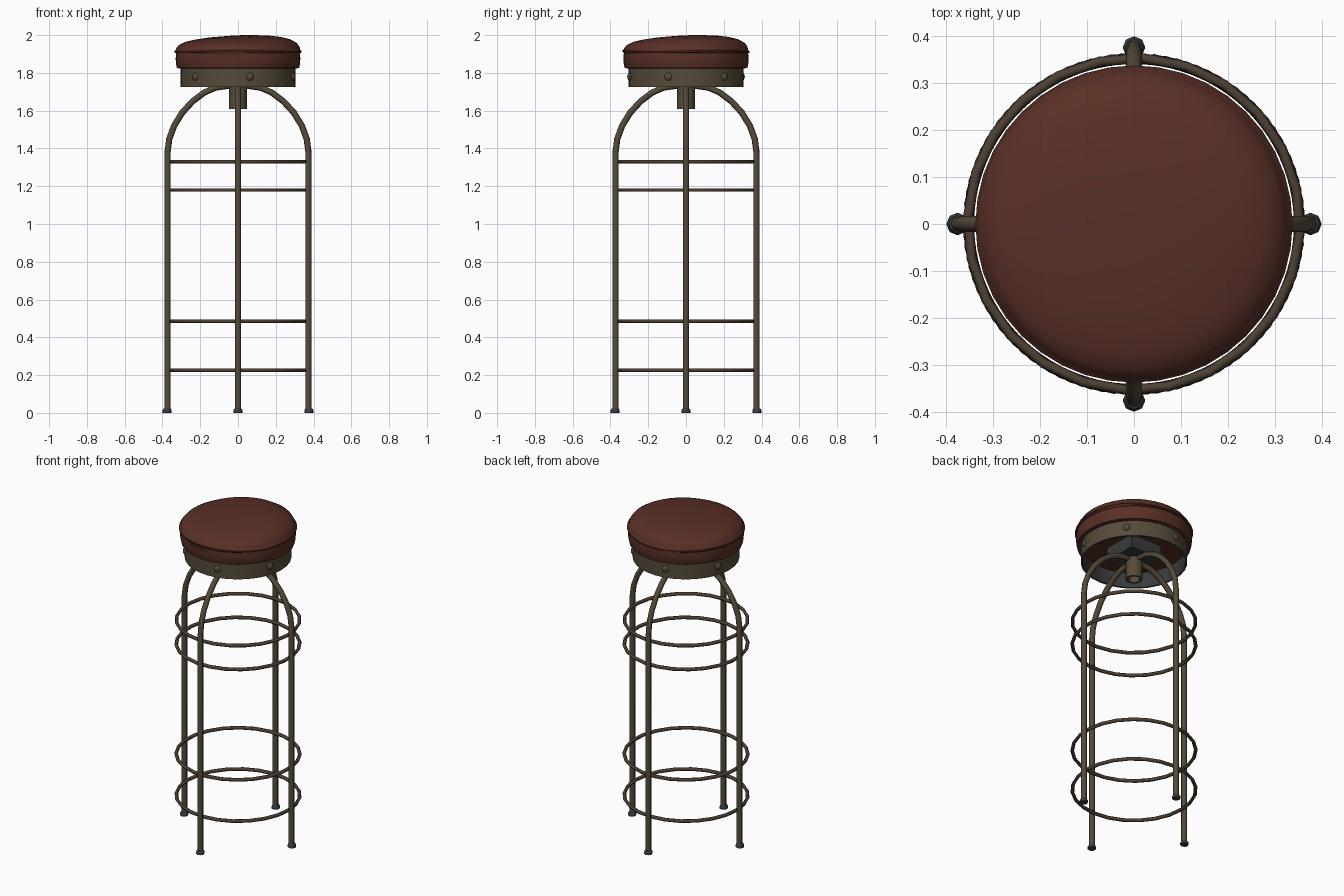
import bpy, bmesh, math
from mathutils import Vector

if "Cube" in bpy.data.objects:
    bpy.data.objects.remove(bpy.data.objects["Cube"])


def material(name, rgb):
    m = bpy.data.materials.new(name)
    m.diffuse_color = (*rgb, 1)
    m.use_nodes = True
    m.node_tree.nodes["Principled BSDF"].inputs["Base Color"].default_value = m.diffuse_color
    return m


BRONZE = material("aged bronze", (0.092, 0.070, 0.042))
BROWN = material("dark bronze", (0.075, 0.052, 0.034))
LEATHER = material("red brown leather", (0.098, 0.029, 0.019))
PIPING = material("dark red piping", (0.070, 0.019, 0.013))
SLATE = material("dark slate", (0.040, 0.043, 0.045))


def finish(name, bm, mats, angle=40):
    bmesh.ops.recalc_face_normals(bm, faces=bm.faces)
    me = bpy.data.meshes.new(name)
    bm.to_mesh(me)
    bm.free()
    for m in mats:
        me.materials.append(m)
    ob = bpy.data.objects.new(name, me)
    bpy.context.collection.objects.link(ob)
    bpy.ops.object.select_all(action='DESELECT')
    ob.select_set(True)
    bpy.context.view_layer.objects.active = ob
    bpy.ops.object.shade_smooth_by_angle(angle=math.radians(angle))
    return ob


def lathe(name, profile, sides, mats, closed=False, rule=None, warp=None, angle=40):
    """Spin (radius, z) points around z; rule(i) gives the material of profile span i."""
    bm = bmesh.new()
    rows = []
    for r, z in profile:
        if r == 0:
            rows.append([bm.verts.new((0, 0, z))] * sides)
        else:
            rows.append([bm.verts.new((r * math.cos(2 * math.pi * k / sides),
                                       r * math.sin(2 * math.pi * k / sides), z))
                         for k in range(sides)])
    if closed:
        rows.append(rows[0])
    for i in range(len(rows) - 1):
        a, b = rows[i], rows[i + 1]
        for k in range(sides):
            n = (k + 1) % sides
            quad = list(dict.fromkeys((a[k], a[n], b[n], b[k])))
            f = bm.faces.new(quad)
            f.material_index = rule(i) if rule else 0
    if warp:
        for v in bm.verts:
            v.co = warp(v.co)
    return finish(name, bm, mats, angle)


def tube(name, points, radius, mat, sides=8):
    """Sweep a round section along a path lying in the xz plane."""
    bm = bmesh.new()
    pts = [Vector((x, 0, z)) for x, z in points]
    rows = []
    for i, p in enumerate(pts):
        t = (pts[min(i + 1, len(pts) - 1)] - pts[max(i - 1, 0)]).normalized()
        side = Vector((0, 1, 0))
        up = t.cross(side)
        rows.append([bm.verts.new(p + radius * (math.cos(a) * side + math.sin(a) * up))
                     for a in (2 * math.pi * k / sides for k in range(sides))])
    for a, b in zip(rows, rows[1:]):
        for k in range(sides):
            n = (k + 1) % sides
            bm.faces.new((a[k], a[n], b[n], b[k]))
    bm.faces.new(rows[0])
    bm.faces.new(rows[-1])
    return finish(name, bm, [mat], 60)


# Legs arching in to the hub, each with a foot cap
leg_path = [(0.373, 0.01), (0.373, 1.38), (0.364, 1.45), (0.338, 1.52), (0.295, 1.59),
            (0.24, 1.65), (0.18, 1.695), (0.12, 1.722), (0.03, 1.735)]
for i, side in enumerate(("right", "back", "left", "front")):
    turn = i * math.pi / 2
    tube(side + "_leg", leg_path, 0.0165, BRONZE).rotation_euler.z = turn
    foot = lathe(side + "_foot", [(0, 0), (0.024, 0), (0.024, 0.014), (0.018, 0.024), (0, 0.024)],
                 8, [SLATE])
    foot.location = (0.375 * math.cos(turn), 0.375 * math.sin(turn), 0)

# Four brace rings
for i, z in enumerate((0.225, 0.485, 1.18, 1.33)):
    section = [(0.353 + 0.0105 * math.cos(k * math.pi / 3), z + 0.0105 * math.sin(k * math.pi / 3))
               for k in range(6)]
    ring = lathe("brace_ring_%d" % (i + 1), section, 24, [BROWN], closed=True, angle=65)
    ring.rotation_euler.z = math.radians(4 * i)

# Hollow hub under the seat
lathe("hub", [(0.048, 1.61), (0.048, 1.74), (0.034, 1.74), (0.034, 1.61)], 16, [BRONZE], closed=True)

# Square mounting plate
bm = bmesh.new()
bmesh.ops.create_cube(bm, size=1)
for v in bm.verts:
    v.co = Vector((v.co.x * 0.22, v.co.y * 0.22, 1.78 + v.co.z * 0.085))
finish("mounting_plate", bm, [SLATE])

# Metal band with a dark inside face
lathe("seat_band", [(0.305, 1.725), (0.305, 1.822), (0.294, 1.822), (0.294, 1.725)], 32,
      [BRONZE, SLATE], closed=True, rule=lambda i: 1 if i == 2 else 0)

# Rivets around the band
for k in range(6):
    a = math.radians(42 + 60 * k)
    bm = bmesh.new()
    bmesh.ops.create_uvsphere(bm, u_segments=10, v_segments=6, radius=0.021)
    for v in bm.verts:
        v.co.x *= 0.6
    rivet = finish("rivet_%d" % (k + 1), bm, [BRONZE])
    rivet.location = (0.305 * math.cos(a), 0.305 * math.sin(a), 1.78)
    rivet.rotation_euler.z = a


# Cushion: piped seam, uneven dome and softly creased sides
def sag(co):
    x, y, z = co
    a = math.atan2(y, x)
    r = math.hypot(x, y)
    if z > 1.922:
        z = 1.918 + (z - 1.918) * (1 + 0.2 * (x + y) / 0.335 * (1 - 0.3 * r / 0.335))
    elif 1.83 < z < 1.905:
        s = 1 - 0.012 * (0.5 + 0.5 * math.sin(5 * a + 1) * math.cos(3 * a))
        x, y = x * s, y * s
    elif z > 1.9:
        z += 0.003 * math.sin(3 * a)
    return Vector((x, y, min(z, 2.0)))


cushion = [(0, 1.822), (0.30, 1.822), (0.324, 1.826), (0.331, 1.845), (0.334, 1.875), (0.331, 1.904),
           (0.337, 1.909), (0.337, 1.917), (0.330, 1.921), (0.326, 1.935), (0.312, 1.953),
           (0.28, 1.970), (0.23, 1.982), (0.17, 1.990), (0.09, 1.995), (0, 1.997)]
lathe("seat_cushion", cushion, 40, [LEATHER, PIPING],
      rule=lambda i: 1 if 5 <= i <= 7 else 0, warp=sag, angle=50)
